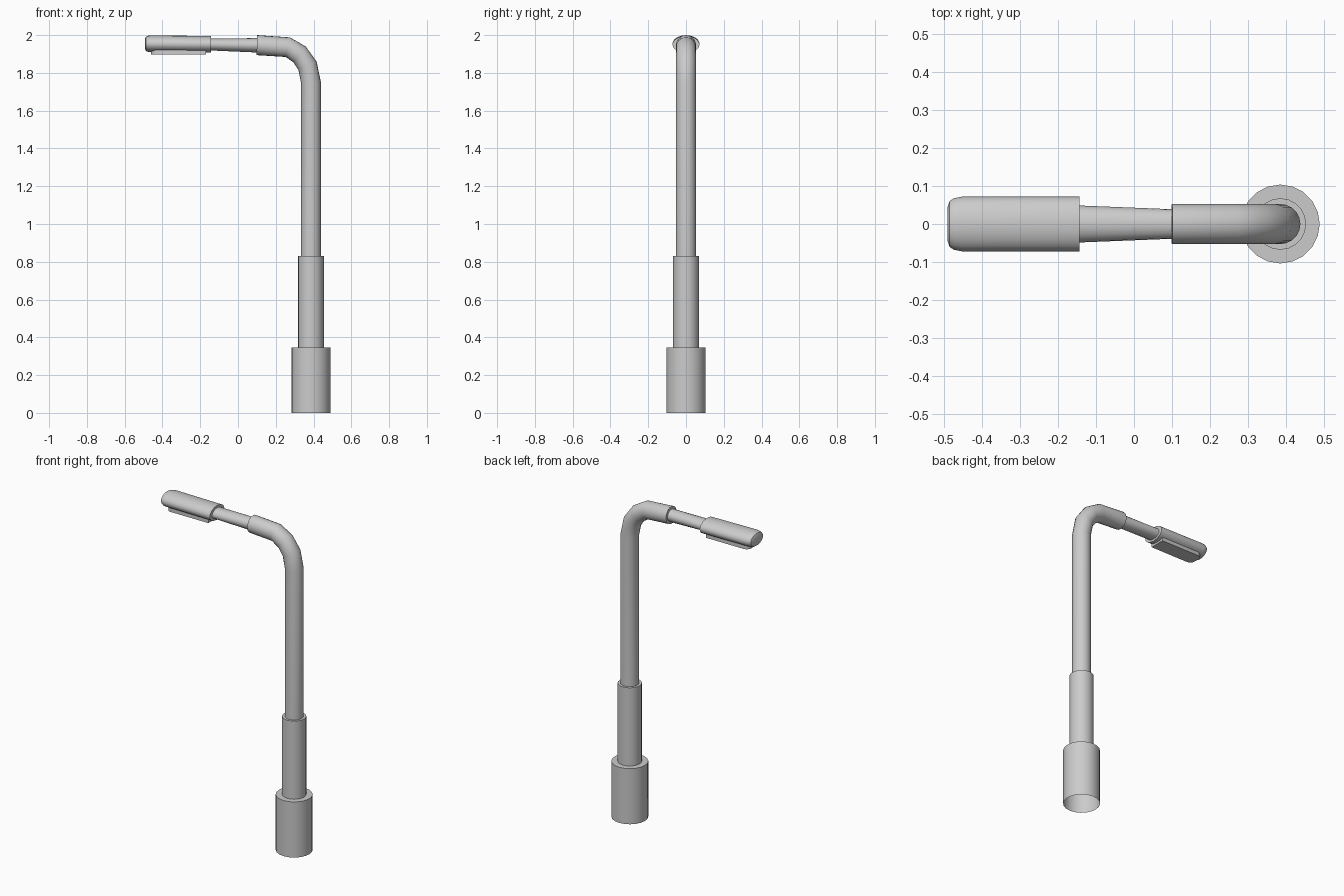
import bpy, bmesh
from math import sin, cos, tau, radians

if "Cube" in bpy.data.objects:
    bpy.data.objects.remove(bpy.data.objects["Cube"])

PX = 0.386   # pole axis
SIDES = 20


def loft(name, rings, cap_start=True, cap_end=True):
    """Skin elliptical rings (x, z, tilt from vertical in degrees, y radius, in-plane radius)."""
    bm = bmesh.new()
    loops = []
    for x, z, tilt, ry, rn in rings:
        a = radians(tilt)
        loops.append([bm.verts.new((x + rn * cos(t) * cos(a), ry * sin(t), z + rn * cos(t) * sin(a)))
                      for t in (tau * i / SIDES for i in range(SIDES))])
    for lo, hi in zip(loops, loops[1:]):
        for i in range(SIDES):
            j = (i + 1) % SIDES
            bm.faces.new((lo[i], lo[j], hi[j], hi[i]))
    if cap_start:
        bm.faces.new(loops[0][::-1])
    if cap_end:
        bm.faces.new(loops[-1])
    bmesh.ops.recalc_face_normals(bm, faces=bm.faces)
    return finish(name, bm)


def finish(name, bm):
    me = bpy.data.meshes.new(name)
    bm.to_mesh(me)
    bm.free()
    ob = bpy.data.objects.new(name, me)
    bpy.context.collection.objects.link(ob)
    bpy.ops.object.select_all(action='DESELECT')
    ob.select_set(True)
    bpy.context.view_layer.objects.active = ob
    bpy.ops.object.shade_smooth_by_angle(angle=radians(35))
    return ob


# Stepped pole foot, open underneath
loft("pole_base", [(PX, 0, 0, .104, .104), (PX, .345, 0, .104, .104)], cap_start=False)
loft("pole_sleeve", [(PX, .345, 0, .068, .068), (PX, .83, 0, .068, .068)], cap_start=False)

# Upper pole bending over into the arm
R = .053
loft("bent_pole", [(PX, .83, 0, R, R), (PX, 1.75, 0, R, R), (.368, 1.838, 25, R, R),
                   (.326, 1.898, 52, R, R), (.264, 1.936, 77, R, R),
                   (.10, 1.947, 88, R, R)], cap_start=False)

# Thin connecting arm, flattening towards the lamp
loft("lamp_arm", [(.10, 1.946, 90, .039, .038), (-.15, 1.950, 90, .049, .031)],
     cap_start=False, cap_end=False)

# Lamp head with rounded tip
loft("lamp_head", [(-.144, 1.951, 90, .072, .044), (-.455, 1.954, 90, .072, .045),
                   (-.475, 1.954, 90, .068, .043), (-.487, 1.954, 90, .060, .038),
                   (-.492, 1.954, 90, .045, .029)])

# Flat light panel under the head
bm = bmesh.new()
bmesh.ops.create_cube(bm, size=1)
for v in bm.verts:
    v.co = (v.co.x * .29 - .315, v.co.y * .096, v.co.z * .028 + 1.911)
corners = [e for e in bm.edges if abs(e.verts[0].co.z - e.verts[1].co.z) > .01
           and e.verts[0].co.x < -.315]
bmesh.ops.bevel(bm, geom=corners, offset=.03, segments=4, profile=.5, affect='EDGES')
finish("light_panel", bm)
